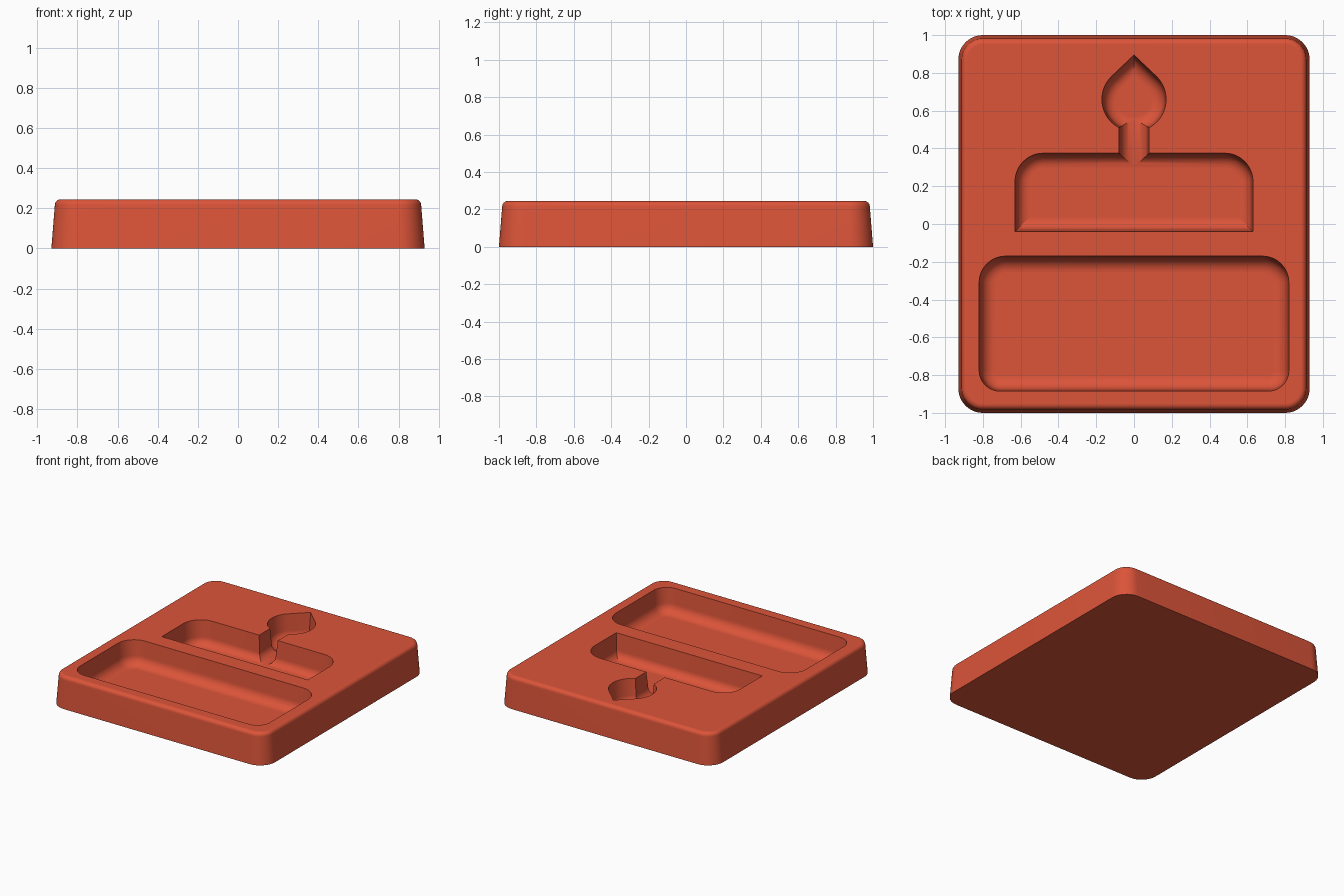
import bpy, bmesh
from math import pi, sin, cos, acos

if "Cube" in bpy.data.objects:
    bpy.data.objects.remove(bpy.data.objects["Cube"], do_unlink=True)

TOP = 0.245      # height of the block
FLOOR = 0.055    # height of the pocket floors
DRAFT = 0.08     # wall slope

red = bpy.data.materials.new("brick_red")
red.use_nodes = True
colour = (0.716, 0.089, 0.041, 1)
red.diffuse_color = colour
red.node_tree.nodes["Principled BSDF"].inputs["Base Color"].default_value = colour


def arc(cx, cy, r, start, end, n):
    step = (end - start) / n
    return [(cx + r * cos(start + step * i), cy + r * sin(start + step * i))
            for i in range(n + 1)]


def rounded_box(x, y0, y1, r_back, r_front):
    """Outline with separate back and front corner radii, as a function of inset."""
    def outline(d):
        a, lo, hi = x - d, y0 + d, y1 - d
        rb, rf = max(r_back - d, 0.001), max(r_front - d, 0.001)
        corners = [(a - rb, hi - rb, rb, 0), (rb - a, hi - rb, rb, 1),
                   (rf - a, lo + rf, rf, 2), (a - rf, lo + rf, rf, 3)]
        return [p for cx, cy, r, q in corners
                for p in arc(cx, cy, r, q * pi / 2, (q + 1) * pi / 2, 12)]
    return outline


def teardrop(cy, r, tip):
    """Circle drawn out to a point at the back, as a function of inset."""
    def outline(d):
        k = (r - d) / r
        t = acos(r / tip)
        return arc(0, cy, r * k, pi / 2 + t, 5 * pi / 2 - t, 48) + [(0, cy + tip * k)]
    return outline


def loft(name, outline, levels):
    """Skin the outline through a list of (inset, z) levels and cap both ends."""
    bm = bmesh.new()
    rings = [[bm.verts.new((x, y, z)) for x, y in outline(d)] for d, z in levels]
    n = len(rings[0])
    for low, high in zip(rings, rings[1:]):
        for i in range(n):
            j = (i + 1) % n
            bm.faces.new((low[i], low[j], high[j], high[i]))
    bm.faces.new(rings[0][::-1])
    bm.faces.new(rings[-1])
    bmesh.ops.recalc_face_normals(bm, faces=bm.faces)
    mesh = bpy.data.meshes.new(name)
    bm.to_mesh(mesh)
    bm.free()
    obj = bpy.data.objects.new(name, mesh)
    bpy.context.collection.objects.link(obj)
    mesh.materials.append(red)
    return obj


def pocket(name, outline, fillet, floor=FLOOR):
    """Cutter with drafted walls and a filleted floor."""
    wall = DRAFT * (TOP - floor - fillet)
    levels = [(wall + fillet * (1 - sin(a)), floor + fillet * (1 - cos(a)))
              for a in [pi / 2 * i / 10 for i in range(11)]]
    levels += [(0, TOP), (0, TOP + 0.05)]
    cutter = loft(name, outline, levels)
    cutter.hide_render = True
    return cutter


# Block with drafted sides and a rounded top edge
edge = 0.03
side = DRAFT * (TOP - edge)
levels = [(0, 0)] + [(side + edge * (1 - cos(a)), TOP - edge + edge * sin(a))
                     for a in [pi / 2 * i / 8 for i in range(9)]]
tray = loft("tray", rounded_box(0.93, -1, 1, 0.13, 0.13), levels)

# Pockets: lower tier, upper tier, candle stem and flame
cutters = [
    pocket("lower_tier_cutter", rounded_box(0.82, -0.885, -0.17, 0.14, 0.11), 0.075),
    pocket("upper_tier_cutter", rounded_box(0.63, -0.04, 0.375, 0.15, 0), 0.065),
    pocket("flame_cutter", teardrop(0.66, 0.17, 0.235), 0.065),
    pocket("stem_cutter", rounded_box(0.08, 0.2, 0.72, 0, 0), 0.066, FLOOR + 0.002),
]
bpy.context.view_layer.objects.active = tray
for cutter in cutters:
    mod = tray.modifiers.new(cutter.name, "BOOLEAN")
    mod.operation = "DIFFERENCE"
    mod.solver = "EXACT"
    mod.object = cutter
    bpy.ops.object.modifier_apply(modifier=mod.name)
    bpy.data.objects.remove(cutter, do_unlink=True)

# Smooth curved walls, flat level faces
bpy.ops.object.select_all(action="DESELECT")
tray.select_set(True)
bpy.ops.object.shade_smooth_by_angle(angle=pi / 6)
for face in tray.data.polygons:
    if abs(face.normal.z) > 0.9999:
        face.use_smooth = False
